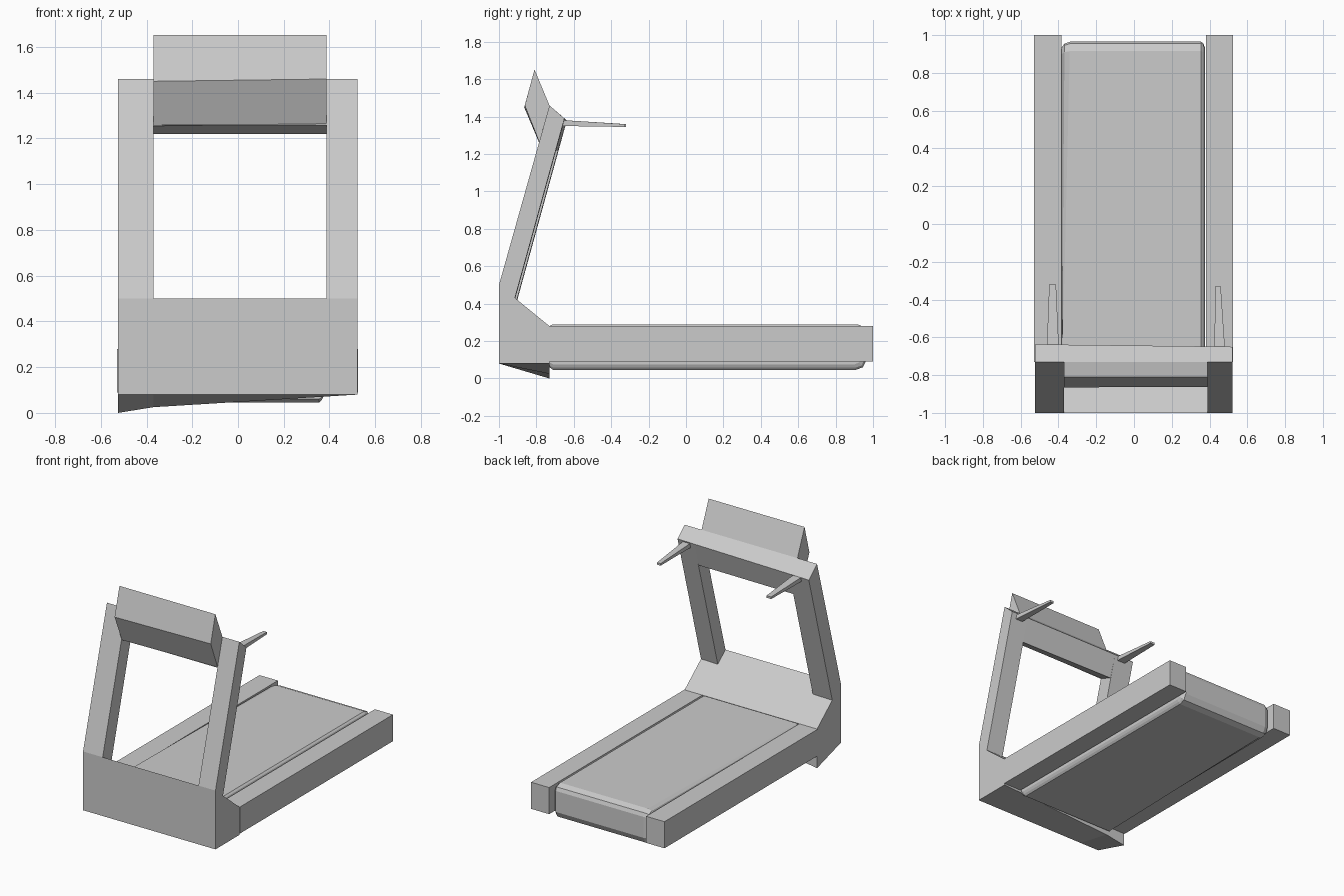
import bpy, bmesh


def loft(name, sections):
    """Skin matching (y, z) profiles placed along x.
    Each section is (x, profile); x may be a (front, back) pair for a skewed section."""
    bm = bmesh.new()
    rings = []
    for x, profile in sections:
        xf, xb = x if isinstance(x, tuple) else (x, x)
        rings.append([bm.verts.new((xf + (xb - xf) * (y + 0.73) / 1.65, y, z))
                      for y, z in profile])
    n = len(rings[0])
    for a, b in zip(rings, rings[1:]):
        for i in range(n):
            j = (i + 1) % n
            bm.faces.new((a[i], a[j], b[j], b[i]))
    bm.faces.new(rings[0])
    bm.faces.new(rings[-1])
    bmesh.ops.recalc_face_normals(bm, faces=bm.faces[:])
    mesh = bpy.data.meshes.new(name)
    bm.to_mesh(mesh)
    bm.free()
    obj = bpy.data.objects.new(name, mesh)
    bpy.context.collection.objects.link(obj)
    return obj


# Motor housing, its underside dropping to the ground at one rear corner
def housing(zb):
    return [(-1, 0.08), (-1, 0.5), (-0.73, 0.28), (-0.73, zb)]


loft("motor_housing", [(-0.525, housing(0.0)), (-0.37, housing(0.025)),
                       (0.522, housing(0.08))])


# Leaning posts, slightly deeper on the left
def post(back):
    return [(-1, 0.5), (-0.915 + back, 0.43 - back * 0.8),
            (-0.65 + back, 1.39 - back * 0.8), (-0.73, 1.46)]


loft("left_post", [(-0.525, post(0.013)), (-0.37, post(0.011))])
loft("right_post", [(0.388, post(0.002)), (0.522, post(0.0))])


# Crossbar joining the posts
def crossbar(back):
    return [(-0.73, 1.46), (-0.785, 1.26), (-0.697 + back, 1.22),
            (-0.65 + back, 1.39 - back * 0.8)]


loft("crossbar", [(-0.37, crossbar(0.011)), (0.388, crossbar(0.002))])

# Console display wedge
loft("console", [
    (-0.37, [(-0.73, 1.46), (-0.81, 1.652), (-0.865, 1.45), (-0.783, 1.255)]),
    (0.388, [(-0.73, 1.46), (-0.81, 1.652), (-0.862, 1.46), (-0.785, 1.265)])])


# Tapered hand grips
def grip(name, x0, x1, tip0, tip1, tip_y):
    obj = loft(name, [(x, [(-0.67, 1.35), (-0.67, 1.382), (tip_y, 1.36), (tip_y, 1.345)])
                      for x in (x0, x1)])
    v = obj.data.vertices
    for i in (2, 3):
        v[i].co.x = tip0
        v[i + 4].co.x = tip1


grip("left_grip", -0.462, -0.397, -0.449, -0.413, -0.32)
grip("right_grip", 0.425, 0.482, 0.431, 0.459, -0.328)

# Side rails
rail = [(-0.73, 0.09), (-0.73, 0.28), (1, 0.28), (1, 0.09)]
loft("left_rail", [(-0.53, rail), (-0.385, rail)])
loft("right_rail", [(0.382, rail), (0.525, rail)])

# Running belt with rounded rear end and chamfered edges
full = [(-0.73, 0.06), (-0.71, 0.045), (0.905, 0.045), (0.945, 0.06), (0.965, 0.1),
        (0.965, 0.25), (0.955, 0.275), (0.915, 0.29), (-0.71, 0.29), (-0.73, 0.28)]
edge = [(-0.73, 0.085), (-0.71, 0.075), (0.9, 0.075), (0.925, 0.085), (0.935, 0.11),
        (0.935, 0.235), (0.925, 0.25), (0.9, 0.26), (-0.71, 0.26), (-0.73, 0.255)]
mid = [(-0.73, 0.07), (-0.71, 0.058), (0.905, 0.058), (0.94, 0.07), (0.955, 0.105),
       (0.955, 0.245), (0.945, 0.267), (0.91, 0.28), (-0.71, 0.28), (-0.73, 0.27)]
loft("running_belt", [(-0.383, edge), ((-0.381, -0.368), mid), ((-0.379, -0.34), full),
                      (0.355, full), (0.367, mid), (0.375, edge)])
